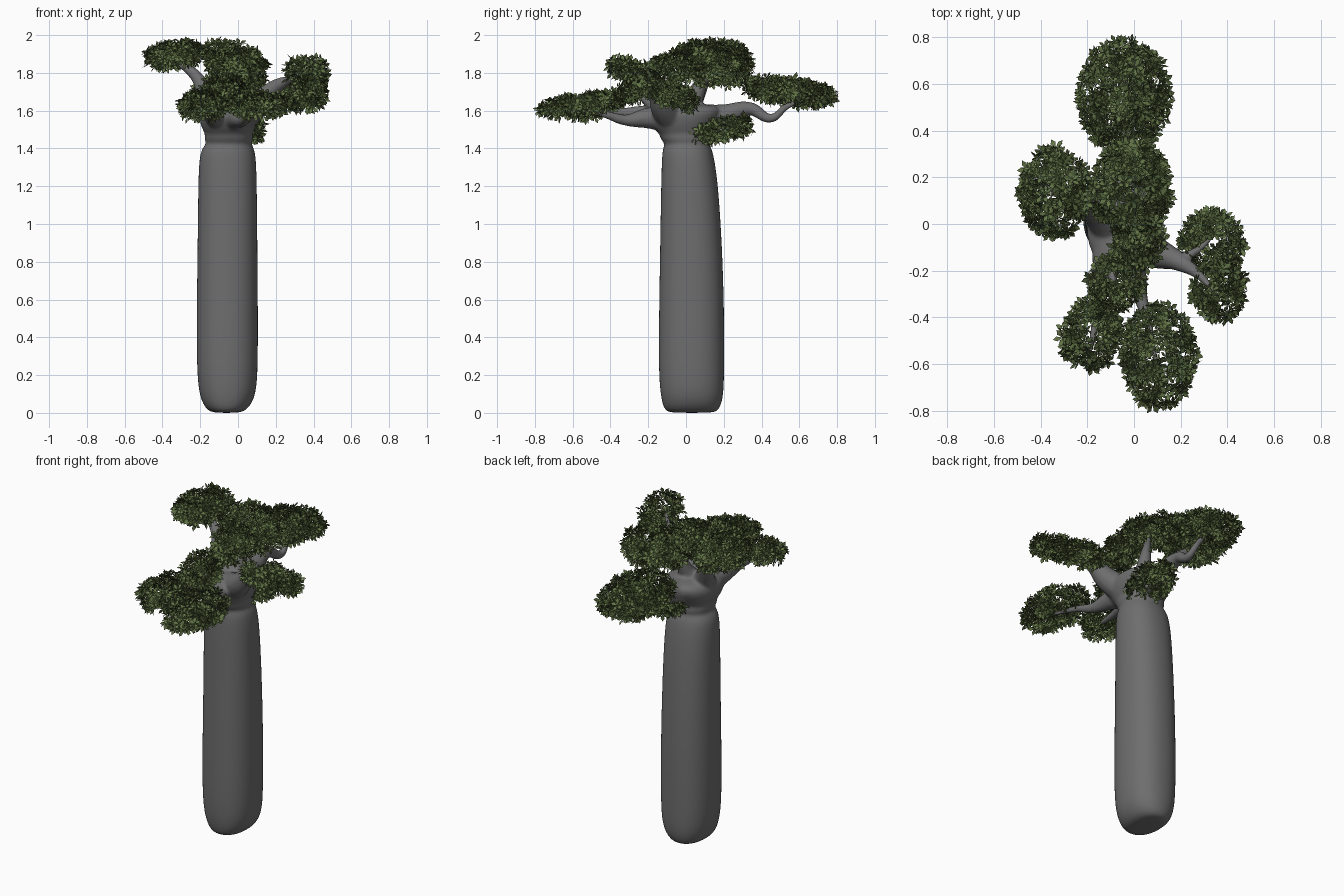
import bpy
import bmesh
import random
from math import sin, cos, pi, sqrt
from mathutils import Vector

random.seed(7)
if "Cube" in bpy.data.objects:
    bpy.data.objects.remove(bpy.data.objects["Cube"], do_unlink=True)


def material(name, rgb):
    mat = bpy.data.materials.new(name)
    mat.use_nodes = True
    color = (*rgb, 1)
    mat.diffuse_color = color
    bsdf = next(n for n in mat.node_tree.nodes if n.type == "BSDF_PRINCIPLED")
    bsdf.inputs["Base Color"].default_value = color
    bsdf.inputs["Roughness"].default_value = 0.9
    return mat


bark = material("grey bark", (0.155, 0.155, 0.155))
leaf = material("leaf green", (0.12, 0.172, 0.06))
dark_leaf = material("dark leaf green", (0.06, 0.088, 0.03))
wood = bmesh.new()


def add_object(name, data, mats=()):
    obj = bpy.data.objects.new(name, data)
    bpy.context.collection.objects.link(obj)
    for mat in mats:
        data.materials.append(mat)
    return obj


def merge_into_wood(helper):
    """Add the finished shape of a helper object to the bark and drop the helper."""
    graph = bpy.context.evaluated_depsgraph_get()
    mesh = bpy.data.meshes.new_from_object(helper.evaluated_get(graph))
    wood.from_mesh(mesh)
    bpy.data.meshes.remove(mesh)
    bpy.data.objects.remove(helper, do_unlink=True)


def power(value, exponent):
    return abs(value) ** exponent * (1 if value >= 0 else -1)


def trunk(rows, sides=24):
    """Loft soft-square rings given as height, x range and y range."""
    verts, faces = [], []
    for z, x0, x1, y0, y1 in rows:
        for i in range(sides):
            a = 2 * pi * i / sides
            verts.append(((x0 + x1) / 2 + (x1 - x0) / 2 * power(cos(a), 0.88),
                          (y0 + y1) / 2 + (y1 - y0) / 2 * power(sin(a), 0.88), z))
    for r in range(len(rows) - 1):
        for i in range(sides):
            j = (i + 1) % sides
            a, b = r * sides, (r + 1) * sides
            faces.append((a + i, a + j, b + j, b + i))
    faces.append(tuple(reversed(range(sides))))
    faces.append(tuple(range(len(verts) - sides, len(verts))))
    mesh = bpy.data.meshes.new("trunk")
    mesh.from_pydata(verts, [], faces)
    obj = add_object("trunk_form", mesh)
    obj.modifiers.new("smooth form", "SUBSURF").levels = 2
    merge_into_wood(obj)


def limb(*points):
    """Tapered branch through points given as x, y, z, radius."""
    curve = bpy.data.curves.new("limb", "CURVE")
    curve.dimensions = "3D"
    curve.bevel_depth = 1
    curve.bevel_resolution = 4
    curve.resolution_u = 8
    curve.use_fill_caps = True
    spline = curve.splines.new("BEZIER")
    spline.bezier_points.add(len(points) - 1)
    for bp, (x, y, z, radius) in zip(spline.bezier_points, points):
        bp.co = (x, y, z)
        bp.radius = radius
        bp.handle_left_type = bp.handle_right_type = "AUTO"
    merge_into_wood(add_object("limb_path", curve))


def foliage(name, center, size, slope=(0, 0), density=3000, spread=0.45):
    """Flattened pad of leaf rosettes; a lower spread thins the middle."""
    verts, faces, shades = [], [], []
    rx, ry, rz = size
    for _ in range(int(pi * rx * ry * density)):
        a, r = random.uniform(0, 2 * pi), random.random() ** spread
        dx, dy = (rx - 0.025) * r * cos(a), (ry - 0.025) * r * sin(a)
        height = sqrt(max(0, 1 - r * r)) * 0.75 + 0.25
        dz = random.uniform(-1, 1) * height * (rz - 0.015)
        base = Vector(center) + Vector((dx, dy, dz + dx * slope[0] + dy * slope[1]))
        axis = Vector((cos(a) * r, sin(a) * r, 0.6 + dz / rz))
        axis += Vector([random.gauss(0, 0.5) for _ in range(3)])
        axis.normalize()
        side = axis.orthogonal().normalized()
        other = axis.cross(side)
        length = random.uniform(0.028, 0.046)
        shade = int(random.random() < 0.4)
        turn = random.uniform(0, pi)
        for k in range(5):
            t = turn + 2 * pi * k / 5
            out = (side * cos(t) + other * sin(t) + axis * 0.35).normalized()
            wide = axis.cross(out).normalized() * length * 0.26
            n = len(verts)
            verts += [base, base + out * length * 0.6 + wide,
                      base + out * length, base + out * length * 0.6 - wide]
            faces.append((n, n + 3, n + 2, n + 1))
            shades.append(shade)
    mesh = bpy.data.meshes.new(name)
    mesh.from_pydata(verts, [], faces)
    add_object(name, mesh, [leaf, dark_leaf])
    mesh.polygons.foreach_set("material_index", shades)


# Swollen trunk with a creased neck and a flaring crown
trunk([
    (0, -0.12, 0, -0.08, 0.14),
    (0.01, -0.165, 0.045, -0.115, 0.175),
    (0.08, -0.205, 0.095, -0.135, 0.2),
    (0.22, -0.22, 0.107, -0.147, 0.204),
    (0.55, -0.22, 0.107, -0.144, 0.204),
    (0.9, -0.215, 0.104, -0.138, 0.192),
    (1.2, -0.212, 0.101, -0.133, 0.172),
    (1.35, -0.207, 0.097, -0.129, 0.151),
    (1.405, -0.19, 0.085, -0.123, 0.135),
    (1.425, -0.165, 0.068, -0.11, 0.12),
    (1.45, -0.182, 0.085, -0.138, 0.135),
    (1.475, -0.172, 0.075, -0.138, 0.125),
    (1.5, -0.19, 0.09, -0.17, 0.14),
    (1.56, -0.21, 0.11, -0.205, 0.18),
    (1.61, -0.19, 0.11, -0.2, 0.2),
    (1.635, -0.13, 0.06, -0.13, 0.15),
])

# Back limb
limb((-0.05, 0.02, 1.55, 0.09), (-0.04, 0.2, 1.575, 0.06),
     (-0.04, 0.34, 1.61, 0.036), (-0.02, 0.45, 1.56, 0.024),
     (-0.03, 0.53, 1.62, 0.018), (-0.04, 0.66, 1.67, 0.009))
# Right side limb
limb((-0.1, -0.02, 1.55, 0.09), (-0.16, 0.04, 1.66, 0.055),
     (-0.22, 0.1, 1.78, 0.033), (-0.31, 0.13, 1.85, 0.02), (-0.4, 0.17, 1.89, 0.009))
# Left side limb and its fork
limb((-0.01, -0.06, 1.55, 0.09), (0.09, -0.12, 1.62, 0.07),
     (0.19, -0.16, 1.72, 0.042), (0.28, -0.22, 1.77, 0.02), (0.36, -0.31, 1.81, 0.009))
limb((0.18, -0.155, 1.71, 0.03), (0.26, -0.12, 1.72, 0.018), (0.34, -0.05, 1.69, 0.009))
# Front limbs
limb((-0.03, -0.08, 1.56, 0.08), (0.0, -0.21, 1.56, 0.055),
     (0.03, -0.32, 1.55, 0.03), (0.06, -0.43, 1.58, 0.02), (0.1, -0.62, 1.61, 0.009))
limb((-0.1, -0.08, 1.56, 0.08), (-0.13, -0.21, 1.58, 0.05),
     (-0.15, -0.33, 1.59, 0.026), (-0.17, -0.45, 1.6, 0.018), (-0.19, -0.56, 1.62, 0.009))
limb((-0.08, -0.1, 1.58, 0.07), (-0.09, -0.2, 1.65, 0.03), (-0.09, -0.27, 1.7, 0.009))
# Top limb and low back twig
limb((-0.05, 0, 1.57, 0.08), (-0.03, 0.05, 1.67, 0.045),
     (-0.01, 0.1, 1.77, 0.026), (0.03, 0.18, 1.84, 0.009))
limb((-0.03, 0.06, 1.47, 0.05), (0.01, 0.15, 1.48, 0.02), (0.03, 0.26, 1.52, 0.009))

# Fuse trunk and limbs into one flowing bark surface
bark_mesh = bpy.data.meshes.new("trunk_and_limbs")
wood.to_mesh(bark_mesh)
wood.free()
trunk_and_limbs = add_object("trunk_and_limbs", bark_mesh, [bark])
fuse = trunk_and_limbs.modifiers.new("fuse", "REMESH")
fuse.mode = "VOXEL"
fuse.voxel_size = 0.009
fuse.use_smooth_shade = True
soften = trunk_and_limbs.modifiers.new("soften", "SMOOTH")
soften.factor = 0.5
soften.iterations = 8

# Leaf pads
foliage("back_foliage", (-0.04, 0.55, 1.7), (0.215, 0.26, 0.085), (0, -0.12))
foliage("top_foliage", (-0.01, 0.15, 1.85), (0.19, 0.22, 0.125), (-0.3, -0.15))
foliage("top_front_foliage", (0.02, -0.07, 1.83), (0.13, 0.15, 0.1), (-0.2, 0.2))
foliage("right_side_foliage", (-0.335, 0.135, 1.895), (0.17, 0.215, 0.09), (0.06, 0))
foliage("left_side_upper_foliage", (0.365, -0.28, 1.8), (0.135, 0.155, 0.085),
        (0, -0.3), 2600, 0.36)
foliage("left_side_lower_foliage", (0.335, -0.075, 1.685), (0.155, 0.155, 0.085),
        (0, -0.3), 2600, 0.36)
foliage("front_foliage", (0.105, -0.565, 1.63), (0.175, 0.24, 0.07), (0, 0.12), 2600, 0.4)
foliage("front_right_foliage", (-0.185, -0.475, 1.63), (0.15, 0.17, 0.085),
        (0, 0.2), 2600, 0.37)
foliage("front_top_foliage", (-0.08, -0.25, 1.71), (0.135, 0.14, 0.085), (0, 0.3))
foliage("low_back_foliage", (0.02, 0.18, 1.5), (0.14, 0.185, 0.08), (0, 0.2))
